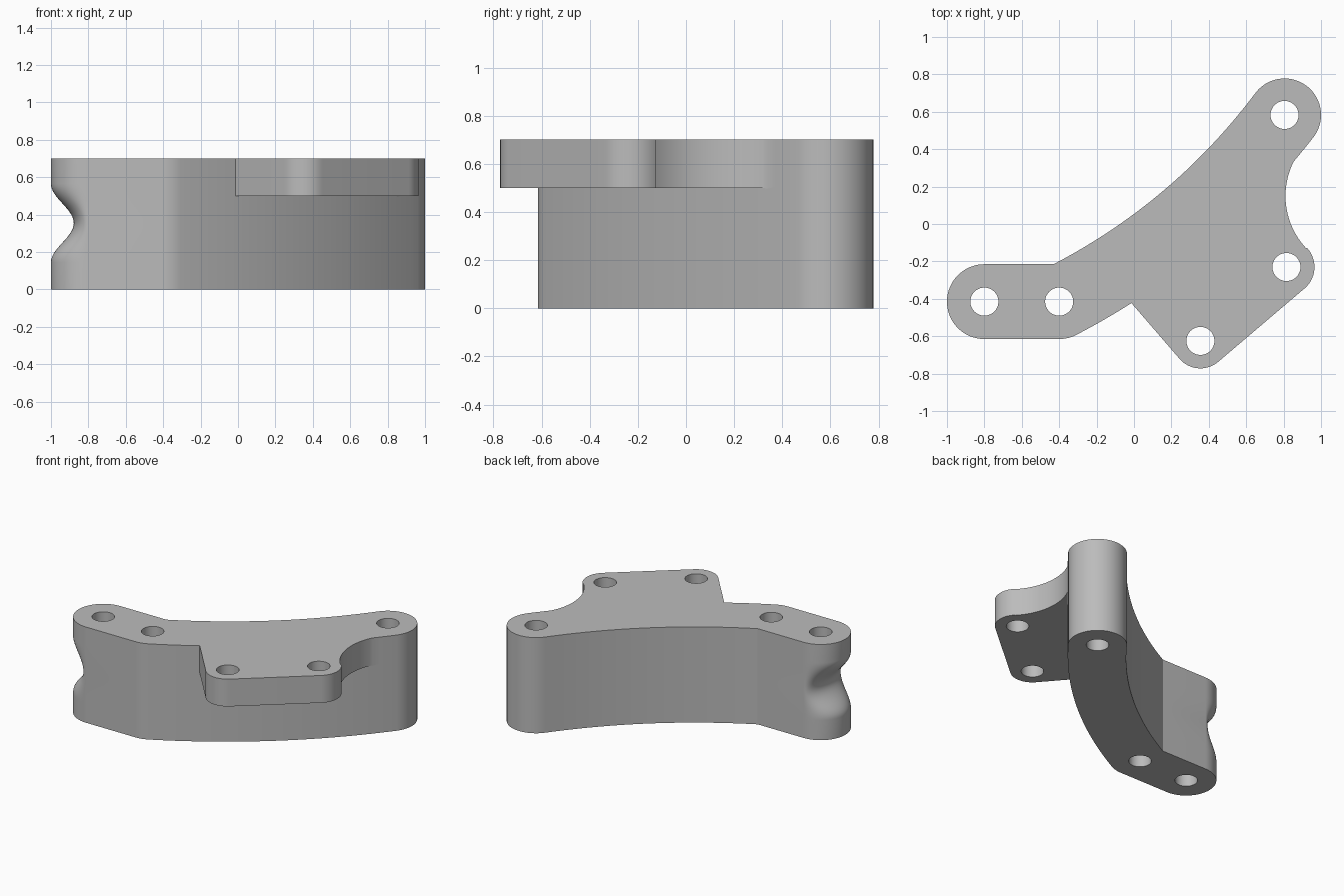
import bpy, bmesh, math
from mathutils import Vector

if "Cube" in bpy.data.objects:
    bpy.data.objects.remove(bpy.data.objects["Cube"], do_unlink=True)

HEIGHT, FLANGE_Z, HOLE_R = 0.7, 0.5, 0.075
END, BEND, TIP = (-0.8, -0.415), (-0.4, -0.415), (0.805, 0.583)
LUG_A, LUG_B = (0.355, -0.625), (0.815, -0.23)

grey = bpy.data.materials.new("plain_grey")
grey.use_nodes = True
colour = (0.5, 0.5, 0.5, 1)
grey.diffuse_color = colour
grey.node_tree.nodes["Principled BSDF"].inputs["Base Color"].default_value = colour


def arc(centre, r, a0, a1, n):
    """Points on a circle between two angles in degrees."""
    angles = [math.radians(a0 + (a1 - a0) * i / n) for i in range(n + 1)]
    return [(centre[0] + r * math.cos(a), centre[1] + r * math.sin(a)) for a in angles]


def bow(p, q, sag, n):
    """Shallow curve strictly between p and q, bulging to the right."""
    p, q = Vector(p), Vector(q)
    d = q - p
    side = Vector((d.y, -d.x)).normalized()
    return [tuple(p + d * t + side * 4 * sag * t * (1 - t))
            for t in (i / n for i in range(1, n))]


def prism(name, outline, levels):
    """Closed solid from one counter-clockwise outline repeated at each level."""
    bm = bmesh.new()
    rings = [[bm.verts.new((x, y, z)) for x, y in outline] for z in levels]
    n = len(outline)
    for low, high in zip(rings, rings[1:]):
        for i in range(n):
            j = (i + 1) % n
            bm.faces.new((low[i], low[j], high[j], high[i]))
    bm.faces.new(rings[0][::-1])
    bm.faces.new(rings[-1])
    mesh = bpy.data.meshes.new(name)
    bm.to_mesh(mesh)
    bm.free()
    mesh.materials.append(grey)
    obj = bpy.data.objects.new(name, mesh)
    bpy.context.collection.objects.link(obj)
    return obj


def combine(target, other, operation):
    """Apply a boolean and discard the helper."""
    mod = target.modifiers.new(operation, "BOOLEAN")
    mod.operation, mod.solver, mod.object = operation, "EXACT", other
    bpy.context.view_layer.objects.active = target
    bpy.ops.object.modifier_apply(modifier=mod.name)
    bpy.data.objects.remove(other, do_unlink=True)


# Curved arm: straight round end, bowed span and round tip
cap = arc(END, 0.2, 90, 270, 40)
elbow = arc(BEND, 0.2, 270, 298, 8)
tip = arc(TIP, 0.195, -37, 143, 40)
notch = (-0.43, -0.215)
outline = (cap + elbow + bow(elbow[-1], tip[0], 0.09, 28) + tip
           + bow(tip[-1], notch, -0.08, 28) + [notch])
GROOVE_Z, GROOVE_HALF, GROOVE_DEPTH = 0.355, 0.21, 0.122
levels = [0] + [GROOVE_Z + GROOVE_HALF * (i / 14 - 1) for i in range(29)] + [HEIGHT]
bracket = prism("bracket", outline, levels)

# Rounded groove across the end, fading out at the straight sides
for v in bracket.data.vertices:
    t = (v.co.z - GROOVE_Z) / GROOVE_HALF
    if v.co.x < END[0] and abs(t) < 1:
        depth = GROOVE_DEPTH * (1 + math.cos(math.pi * t)) / 2
        v.co.x = END[0] + (v.co.x - END[0]) * (1 - depth / 0.2)

# Thin flange with two lugs and a scooped side
flange_outline = ([(-0.105, -0.317)] + arc(LUG_A, 0.147, 221, 311, 20)
                  + arc(LUG_B, 0.15, -49, 43, 20)
                  + arc((1.22, 0.15), 0.41, 223, 133.5, 28)
                  + [(0.85, 0.46), (0.3, 0.05)])
flange = prism("flange", flange_outline, [FLANGE_Z, HEIGHT])
combine(bracket, flange, "UNION")

# Bolt holes
for centre in (END, BEND, TIP, LUG_A, LUG_B):
    hole = prism("hole_cutter", arc(centre, HOLE_R, 0, 352.5, 47), [-0.1, HEIGHT + 0.1])
    hole.hide_render = True
    combine(bracket, hole, "DIFFERENCE")

bpy.ops.object.select_all(action="DESELECT")
bracket.select_set(True)
bpy.context.view_layer.objects.active = bracket
bpy.ops.object.shade_smooth_by_angle(angle=math.radians(24))
